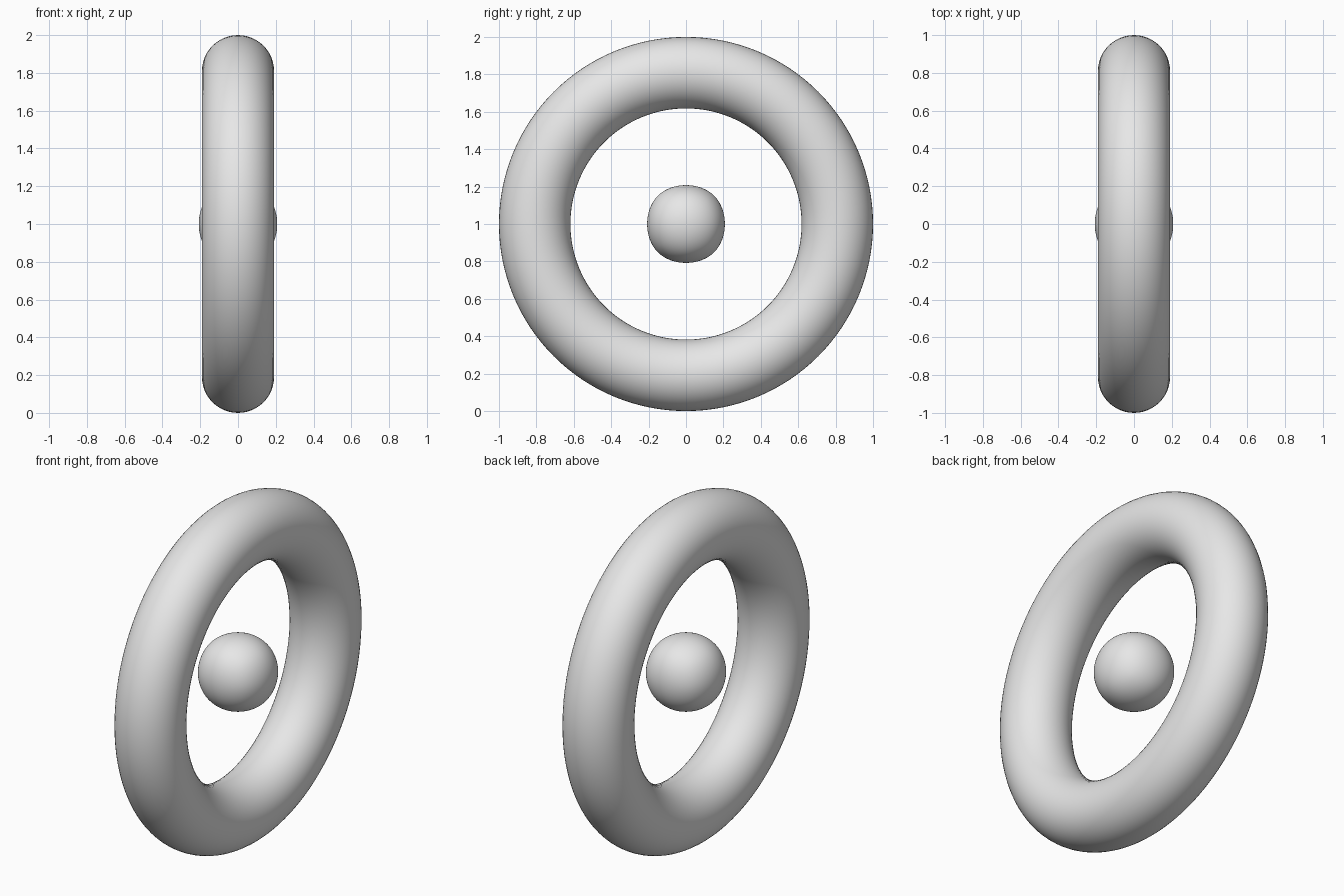
import bpy
import math

cube = bpy.data.objects.get("Cube")
if cube:
    bpy.data.objects.remove(cube, do_unlink=True)

# Single light grey material
grey = bpy.data.materials.new("light_grey")
grey.use_nodes = True
colour = (0.8, 0.8, 0.8, 1)
grey.diffuse_color = colour
grey.node_tree.nodes["Principled BSDF"].inputs["Base Color"].default_value = colour


def finish(name):
    obj = bpy.context.object
    obj.name = name
    obj.data.materials.append(grey)
    bpy.ops.object.shade_smooth()
    return obj


# Upright ring with its axis along x
bpy.ops.mesh.primitive_torus_add(
    major_radius=0.809, minor_radius=0.191, major_segments=128,
    minor_segments=48, location=(0, 0, 1), rotation=(0, math.pi / 2, 0))
finish("ring")

# Floating ball: a subdivided cube, slightly squarish along the axes
bpy.ops.mesh.primitive_cube_add(size=0.495, location=(0, 0, 1))
ball = finish("centre_ball")
subdivision = ball.modifiers.new("rounding", 'SUBSURF')
subdivision.levels = subdivision.render_levels = 5
